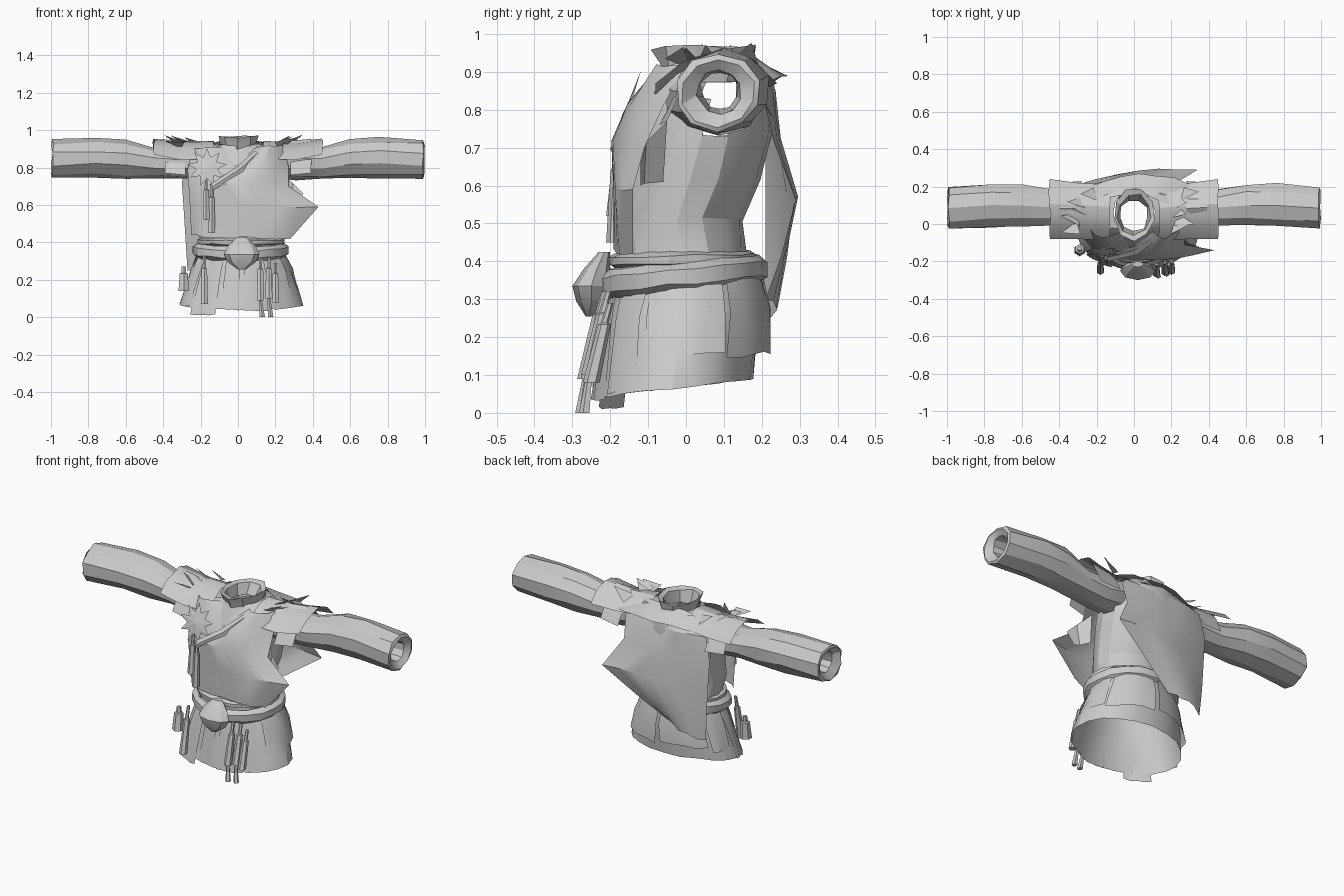
import bpy, bmesh, random
from math import sin, cos, pi, radians
from mathutils import Vector

random.seed(4)
cube = bpy.data.objects.get("Cube")
if cube:
    bpy.data.objects.remove(cube)

cloth = bpy.data.materials.new("cloth_grey")
cloth.use_nodes = True
GREY = (0.6, 0.6, 0.6, 1)
cloth.diffuse_color = GREY
cloth.node_tree.nodes["Principled BSDF"].inputs["Base Color"].default_value = GREY


def build(name, verts, faces, angle=25):
    mesh = bpy.data.meshes.new(name)
    mesh.from_pydata([tuple(v) for v in verts], [], faces)
    mesh.materials.append(cloth)
    obj = bpy.data.objects.new(name, mesh)
    bpy.context.collection.objects.link(obj)
    bpy.ops.object.select_all(action="DESELECT")
    obj.select_set(True)
    bpy.context.view_layer.objects.active = obj
    bpy.ops.object.shade_smooth_by_angle(angle=radians(angle))
    return obj


def grid_faces(rows, cols, wrap):
    """Quads between consecutive rows of points."""
    faces = []
    for i in range(rows - 1):
        for j in range(cols if wrap else cols - 1):
            k = (j + 1) % cols
            faces.append((i * cols + j, i * cols + k, (i + 1) * cols + k, (i + 1) * cols + j))
    return faces


def loft(name, rings, n=16, axis="z", arc=None, jitter=0, tilt=0, caps=False):
    """Rings are (x, y, z, radius a, radius b); angle zero faces the front."""
    a0, a1 = arc or (0, 360)
    verts = []
    for x, y, z, ra, rb in rings:
        for j in range(n):
            a = radians(a0 + (a1 - a0) * j / (n - 1 if arc else n))
            u, v = ra * sin(a), -rb * cos(a)
            p = Vector((x + u, y + v, z)) if axis == "z" else Vector((x, y + u, z - v))
            p.z += tilt * p.y
            verts.append(p + Vector([random.uniform(-jitter, jitter) for _ in p]))
    faces = grid_faces(len(rings), n, not arc)
    if caps:
        last = len(verts) - n
        faces += [tuple(reversed(range(n))), tuple(range(last, last + n))]
    return build(name, verts, faces)


def sheet(name, left, right, bulge, n=6, jitter=0, mirror=1):
    """Cloth stretched between two edge paths and bowed outward."""
    verts = []
    for a, b in zip(left, right):
        for j in range(n):
            t = j / (n - 1)
            p = Vector(a).lerp(Vector(b), t) + Vector(bulge) * (4 * t * (1 - t))
            if 0 < j < n - 1:
                p += Vector([random.uniform(-jitter, jitter) for _ in p])
            p.x *= mirror
            verts.append(p)
    return build(name, verts, grid_faces(len(left), n, False))


# Tunic body, open at both arms
body = loft("tunic_body", [
    (.01, 0, .34, .22, .19), (.01, -.01, .44, .215, .17), (0, -.02, .52, .22, .17),
    (0, .01, .63, .235, .185), (0, .04, .74, .25, .185), (0, .065, .84, .25, .175),
    (0, .08, .905, .21, .145), (0, .065, .935, .11, .125)], jitter=.005)
bm = bmesh.new()
bm.from_mesh(body.data)
holes = []
for f in bm.faces:
    c = f.calc_center_median()
    if abs(c.x) > .19 and (c.y - .09) ** 2 + (c.z - .86) ** 2 < .0064:
        holes.append(f)
bmesh.ops.delete(bm, geom=holes, context="FACES")
bm.to_mesh(body.data)
bm.free()

# Standing collar with folded rim
loft("collar", [(0, .055, .88, .085, .11), (0, .055, .93, .1, .125), (0, .05, .975, .11, .14),
                (0, .05, .965, .09, .11), (0, .045, .9, .075, .085)], n=9, jitter=.006, tilt=.03)

# Sleeves with turned-in cuffs
for side, s in (("left", 1), ("right", -1)):
    loft(side + "_sleeve", [
        (s * .2, .07, .845, .13, .095), (s * .31, .08, .83, .115, .085), (s * .45, .09, .835, .1, .085),
        (s * .6, .1, .855, .115, .105), (s * .76, .1, .863, .12, .107), (s * .99, .085, .855, .115, .102),
        (s * .995, .085, .855, .1, .09), (s * .97, .09, .86, .06, .06), (s * .86, .09, .86, .05, .05)],
        n=10, axis="x", jitter=.006)
    # Shoulder flaps, outer and inner layer
    sheet(side + "_shoulder_flap",
          [(.13, -.09, .86), (.3, -.08, .85), (.45, -.08, .88)],
          [(.13, .21, .88), (.3, .22, .87), (.45, .24, .88)], (0, 0, .085), 6, .008, s)
    sheet(side + "_shoulder_band",
          [(.28, -.07, .77), (.39, -.05, .78)],
          [(.28, .23, .79), (.4, .22, .8)], (0, 0, .17), 7, .006, s)
    # Ragged tufts on the shoulders
    for i in range(5):
        base = Vector((s * random.uniform(.2, .3), -.02 + i * .045, .93))
        tip = base + Vector((s * random.uniform(.06, .11), random.uniform(-.03, .03), random.uniform(.02, .06)))
        w = Vector((.01 * s, .035, -.015))
        build(side + "_shoulder_tuft", [base - w, base + w, tip], [(0, 1, 2)])

# Front wrap, crossing the chest and flaring to the left
sheet("front_wrap",
      [(.1, -.04, .92), (0, -.12, .83), (-.14, -.16, .73), (-.2, -.14, .6), (-.21, -.13, .44)],
      [(.24, 0, .93), (.27, -.06, .82), (.27, -.11, .71), (.43, -.14, .6), (.28, -.14, .43)],
      (0, -.055, 0), 7, .007)
sheet("under_wrap",
      [(-.24, -.02, .91), (-.27, -.06, .8), (-.26, -.09, .66), (-.25, -.08, .45)],
      [(-.07, -.04, .92), (-.02, -.12, .82), (0, -.16, .68), (0, -.17, .45)], (-.02, -.04, 0), 5, .006)
sheet("wrap_side_point", [(.24, -.05, .78), (.24, -.06, .62)],
      [(.35, -.12, .67), (.3, -.12, .61)], (0, -.02, 0), 3)
sheet("lapel", [(.09, -.08, .9), (0, -.14, .82), (-.15, -.18, .72)],
      [(.12, -.08, .88), (.03, -.16, .79), (-.13, -.19, .69)], (0, -.015, 0), 3)

# Back cape, longer on the right
sheet("back_cape",
      [(-.16, .15, .94), (-.27, .2, .86), (-.3, .21, .73), (-.29, .21, .58), (-.28, .21, .42), (-.27, .2, .26)],
      [(.16, .15, .94), (.25, .2, .86), (.24, .23, .73), (.34, .29, .57), (.12, .25, .42), (-.05, .21, .31)],
      (0, .035, 0), 7, .008)
sheet("cape_collar", [(-.22, .1, .93), (-.26, .19, .87)],
      [(.2, .1, .94), (.3, .21, .88)], (0, .06, .02), 7, .01)

# Skirt, lower in front, with layered panels
CX = .02
loft("skirt", [(CX, 0, .36, .225, .195), (CX, -.005, .28, .26, .207), (CX, -.02, .18, .295, .21),
               (CX, -.035, .08, .328, .212)], n=20, jitter=.005, tilt=.12)
panels = [(-88, -56, .07), (-52, -24, .03), (-20, -2, .06), (2, 28, .05), (32, 58, .07), (62, 118, .15),
          (122, 176, .14), (180, 235, .15), (240, 268, .13)]
for a0, a1, low in panels:
    spread = .3 + (.16 - low) * .35
    loft("skirt_panel", [(CX, 0, .36, .23, .2), (CX, 0, .27, .27, .22),
                         (CX, -.16 * (.18 - low), low + .01, spread, .225)],
         n=5, arc=(a0, a1), jitter=.006, tilt=.08)


# Belt and crossing sash
def band(name, z, r, h, tilt):
    loft(name, [(.015, -.01, z - h, r - .02, r - .05), (.015, -.01, z - h / 2, r + .01, r - .028),
                (.015, -.01, z + h / 2, r + .01, r - .028), (.015, -.01, z + h, r - .02, r - .05)],
         n=18, jitter=.004, tilt=tilt)


band("belt", .37, .25, .038, .1)
band("sash", .415, .225, .02, .02)

# Belt knot
loft("belt_knot", [(.02, -.255, .265, .02, .01), (.02, -.25, .305, .075, .04), (.02, -.25, .345, .095, .05),
                   (.02, -.235, .39, .075, .035), (.02, -.215, .435, .03, .015)], n=8, caps=True)


# Hanging tassels with cord, body and thin end
def tassel(name, x, y, top, low, r=.017, end=0, lean=-.05):
    drop = top - low
    rings = [(x, y, top, r * .5, r * .5), (x, y + lean * .3, top - drop * .25, r * .6, r * .6),
             (x, y + lean * .3, top - drop * .27, r, r), (x, y + lean, low, r * 1.3, r * 1.3)]
    loft(name, rings, n=6, caps=True)
    if end:
        loft(name + "_end", [(x, y + lean, low, r * .5, r * .5),
                             (x + .01, y + lean - .012, low - end, r * .9, r * .9)], n=5, caps=True)


tassel("front_tassel", .12, -.215, .33, .1, end=.09)
tassel("front_tassel", .165, -.205, .33, .11, end=.1)
tassel("front_tassel", .2, -.2, .3, .09)
tassel("side_tassel", -.18, -.2, .34, .08)
tassel("hip_tassel", -.29, -.13, .28, .15, r=.025, lean=-.01)
tassel("chest_tassel", -.17, -.17, .75, .53, r=.016, lean=-.02)
tassel("chest_tassel", -.14, -.18, .72, .46, r=.016, lean=-.01)

# Star brooch
star = []
for i in range(18):
    r = .105 if i % 2 == 0 else .058
    a = pi * i / 9
    star.append((-.165 + r * sin(a), -.15 + .3 * r * cos(a), .81 + r * cos(a)))
star.append((-.165, -.16, .81))
build("star_brooch", star, [(i, (i + 1) % 18, 18) for i in range(18)])

# Rest on the ground
bpy.context.view_layer.update()
parts = [o for o in bpy.context.scene.objects if o.type == "MESH" and cloth.name in o.data.materials]
lowest = min(v.co.z for o in parts for v in o.data.vertices)
for o in parts:
    o.location.z -= lowest
